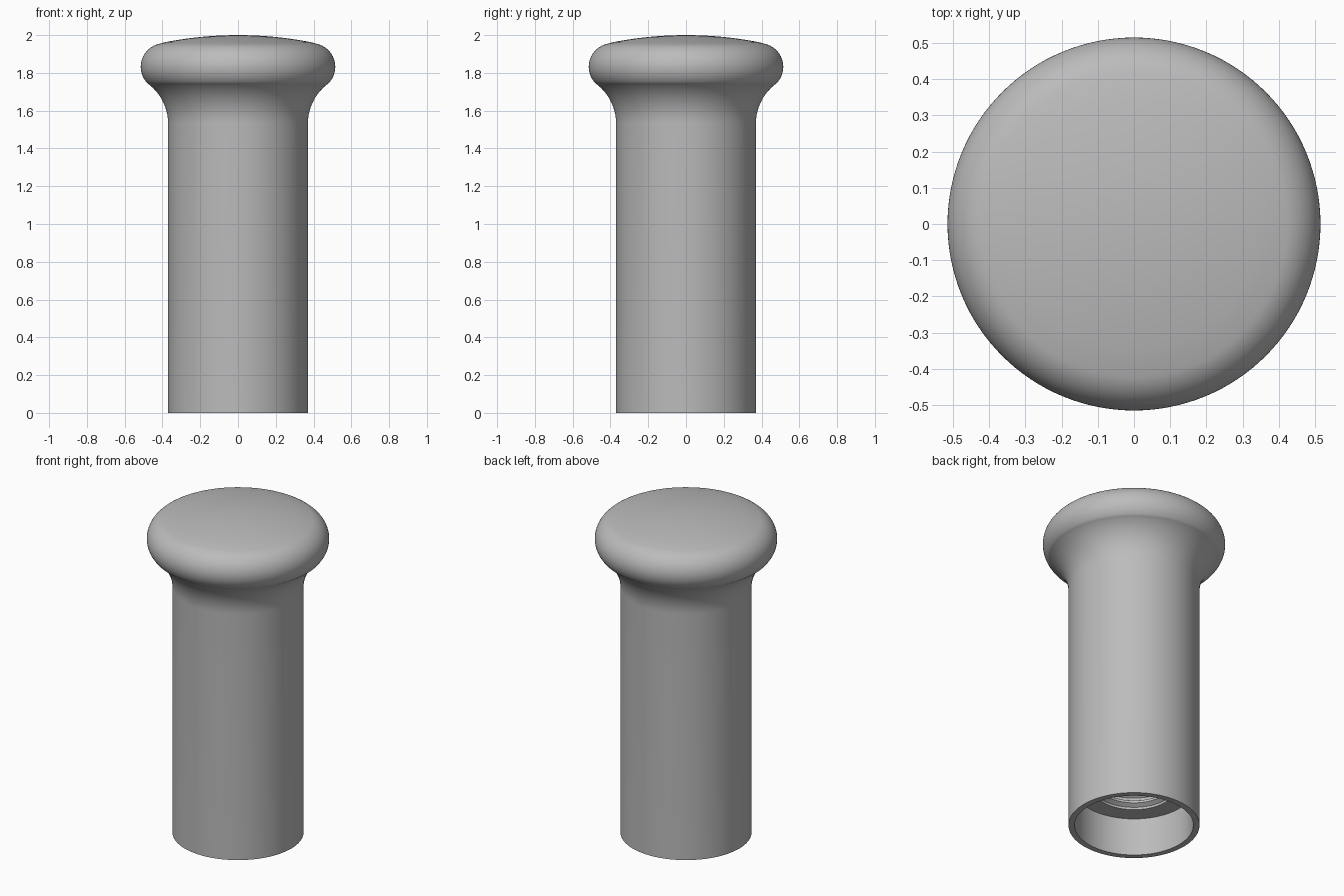
import bpy, bmesh
from math import sin, cos, pi, radians

SEGMENTS = 128

cube = bpy.data.objects.get("Cube")
if cube:
    bpy.data.objects.remove(cube, do_unlink=True)

grey = bpy.data.materials.new("plain grey")
grey.use_nodes = True
grey.diffuse_color = (0.5, 0.5, 0.5, 1)
grey.node_tree.nodes["Principled BSDF"].inputs["Base Color"].default_value = grey.diffuse_color


def arc(cx, cz, r, start, end, steps):
    """Points of an arc in the radius/height plane, angles in degrees."""
    angles = [radians(start + (end - start) * i / steps) for i in range(steps + 1)]
    return [(cx + r * cos(a), cz + r * sin(a)) for a in angles]


def lathe(name, profile):
    """Spin a radius/height profile around the z axis."""
    bm = bmesh.new()
    verts = [bm.verts.new((r, 0, z)) for r, z in profile]
    edges = [bm.edges.new(pair) for pair in zip(verts, verts[1:])]
    bmesh.ops.spin(bm, geom=verts + edges, cent=(0, 0, 0), axis=(0, 0, 1),
                   angle=2 * pi, steps=SEGMENTS, use_merge=True)
    bmesh.ops.remove_doubles(bm, verts=bm.verts, dist=0.0001)
    bmesh.ops.recalc_face_normals(bm, faces=bm.faces)
    mesh = bpy.data.meshes.new(name)
    bm.to_mesh(mesh)
    bm.free()
    obj = bpy.data.objects.new(name, mesh)
    bpy.context.collection.objects.link(obj)
    mesh.materials.append(grey)
    bpy.ops.object.select_all(action="DESELECT")
    obj.select_set(True)
    bpy.context.view_layer.objects.active = obj
    bpy.ops.object.shade_smooth_by_angle(angle=radians(30))
    return obj


# Threaded bore, from its closed end down to the wide mouth
bore = [(0, 1.2), (0.2, 1.2)]
pitch, ledge = 0.06, 0.235
for i in reversed(range(14)):
    z = ledge + i * pitch
    bore += [(0.205, z + 0.045), (0.205, z + 0.03), (0.23, z + 0.015), (0.23, z)]
mouth = [(0.335, ledge), (0.335, 0)]

# Shaft, flared neck, rounded rim and shallow dome
shaft = [(0.37, 0)]
neck = arc(0.636, 1.53, 0.266, 180, 126.4, 14)
rim = arc(0.39, 1.832, 0.125, -44, 78, 24)
dome = arc(0, 0, 2.0, 78, 90, 12)[1:]
dome = [(r, z) for r, z in dome if r < 0.4] 
dome[-1] = (0, 2)

lathe("knob_with_threaded_bore", bore + mouth + shaft + neck + rim + dome)
